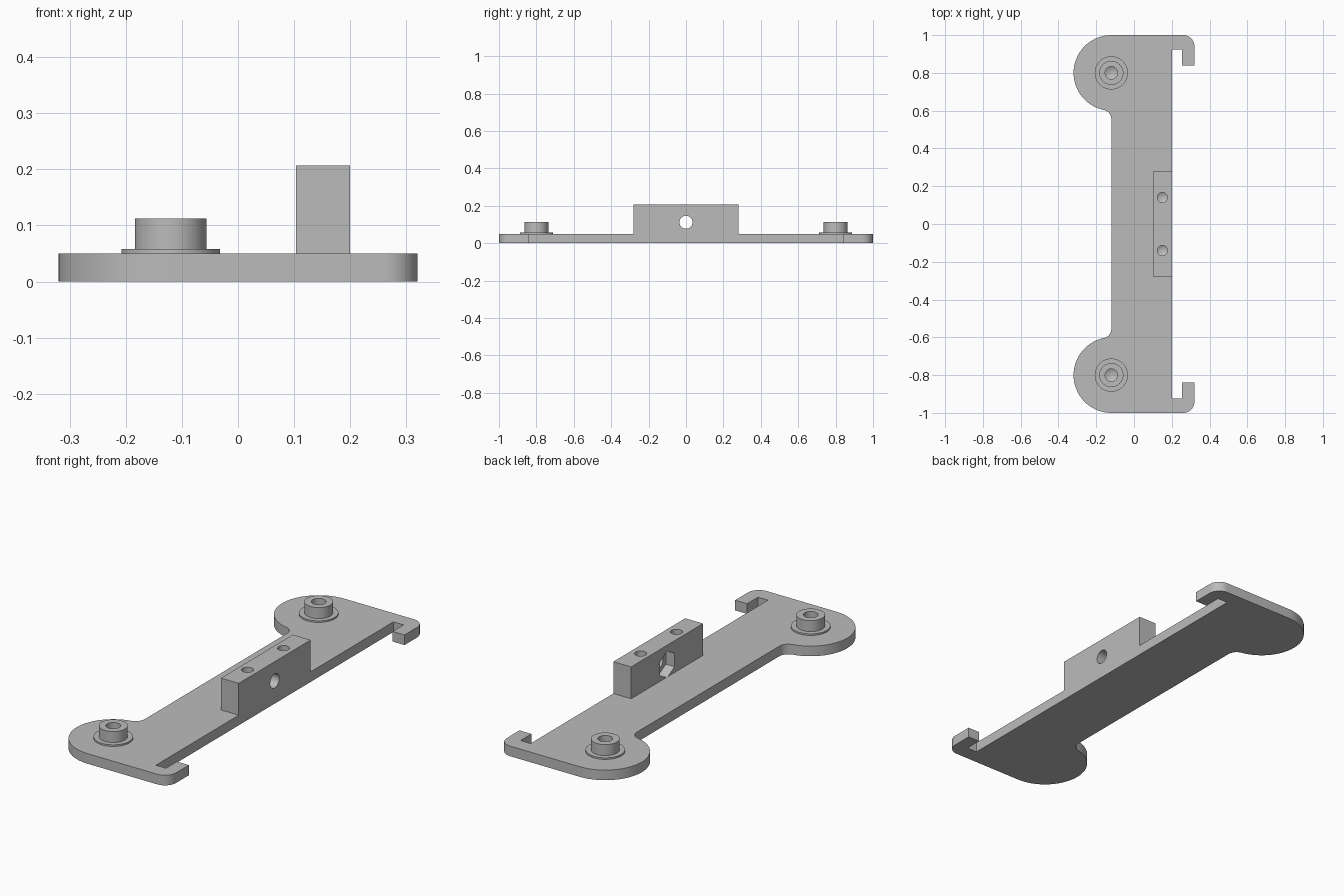
import bpy, bmesh, math
from mathutils import Matrix, Vector

cube = bpy.data.objects.get("Cube")
if cube:
    bpy.data.objects.remove(cube, do_unlink=True)

gray = bpy.data.materials.new("plain gray")
gray.use_nodes = True
color = (0.5, 0.5, 0.5, 1)
gray.diffuse_color = color
gray.node_tree.nodes["Principled BSDF"].inputs["Base Color"].default_value = color


def finish(name, bm, smooth=True):
    bmesh.ops.remove_doubles(bm, verts=bm.verts, dist=1e-5)
    bmesh.ops.recalc_face_normals(bm, faces=bm.faces)
    mesh = bpy.data.meshes.new(name)
    bm.to_mesh(mesh)
    bm.free()
    mesh.materials.append(gray)
    obj = bpy.data.objects.new(name, mesh)
    bpy.context.collection.objects.link(obj)
    if smooth:
        shade(obj)
    return obj


def shade(obj):
    bpy.ops.object.select_all(action='DESELECT')
    obj.select_set(True)
    bpy.context.view_layer.objects.active = obj
    bpy.ops.object.shade_smooth_by_angle(angle=math.radians(30))


def arc(cx, cy, r, start, end, steps):
    angles = [math.radians(start + (end - start) * i / steps) for i in range(steps + 1)]
    return [(cx + r * math.cos(a), cy + r * math.sin(a)) for a in angles]


def lathe(name, profile, matrix, steps=48):
    """Turn an (r, z) profile around z, then place it."""
    bm = bmesh.new()
    verts = [bm.verts.new((r, 0, z)) for r, z in profile]
    edges = [bm.edges.new(pair) for pair in zip(verts, verts[1:])]
    bmesh.ops.spin(bm, geom=verts + edges, cent=(0, 0, 0), axis=(0, 0, 1),
                   angle=math.tau, steps=steps)
    bm.transform(matrix)
    return finish(name, bm, steps > 6)


def cut(target, cutter):
    mod = target.modifiers.new("cut", 'BOOLEAN')
    mod.operation = 'DIFFERENCE'
    mod.solver = 'EXACT'
    mod.object = cutter
    bpy.context.view_layer.objects.active = target
    bpy.ops.object.modifier_apply(modifier=mod.name)
    bpy.data.objects.remove(cutter, do_unlink=True)


# Base plate: half outline with hook, rounded corner, lobe and fillet, mirrored in y
half = [(0.2, 0.925), (0.255, 0.925), (0.255, 0.84), (0.32, 0.84)]
half += arc(0.26, 0.94, 0.06, 0, 90, 10)
half += arc(-0.12, 0.8, 0.2, 90, 258.5, 32)
half += arc(-0.17, 0.555, 0.05, 78.5, 0, 10)
outline = half + [(x, -y) for x, y in reversed(half)]
bm = bmesh.new()
face = bm.faces.new([bm.verts.new((x, y, 0)) for x, y in outline])
top = bmesh.ops.extrude_face_region(bm, geom=[face])["geom"]
bmesh.ops.translate(bm, vec=(0, 0, 0.05),
                    verts=[v for v in top if isinstance(v, bmesh.types.BMVert)])
finish("base_plate", bm)

# Flanged posts with drilled, pointed blind holes
post = [(0, 0.05), (0.088, 0.05), (0.088, 0.058), (0.064, 0.058),
        (0.064, 0.112), (0.033, 0.112), (0.033, 0.072), (0, 0.053)]
for side, y in (("front", -0.8), ("back", 0.8)):
    lathe(side + "_post", post, Matrix.Translation((-0.12, y, 0)))

# Mounting block
bm = bmesh.new()
bmesh.ops.create_cube(bm, size=1)
bm.transform(Matrix.Translation((0.1515, 0, 0.1285)) @ Matrix.Diagonal((0.097, 0.56, 0.157, 1)))
block = finish("mounting_block", bm, False)

# Blind holes in the block's top
drill = [(0, 0.3), (0.027, 0.3), (0.027, 0.1), (0, 0.084)]
for y in (-0.14, 0.14):
    cut(block, lathe("drill", drill, Matrix.Translation((0.15, y, 0)), 32))

# Cross bore, and hexagonal nut pocket on the inner side
along_x = Matrix.Translation((0, 0, 0.112)) @ Matrix.Rotation(math.pi / 2, 4, 'Y')
bore = [(0, 0), (0.035, 0), (0.035, 0.3), (0, 0.3)]
cut(block, lathe("bore", bore, along_x, 32))
pocket = [(0, 0.05), (0.066, 0.05), (0.066, 0.15), (0, 0.15)]
cut(block, lathe("pocket", pocket, along_x, 6))
shade(block)
